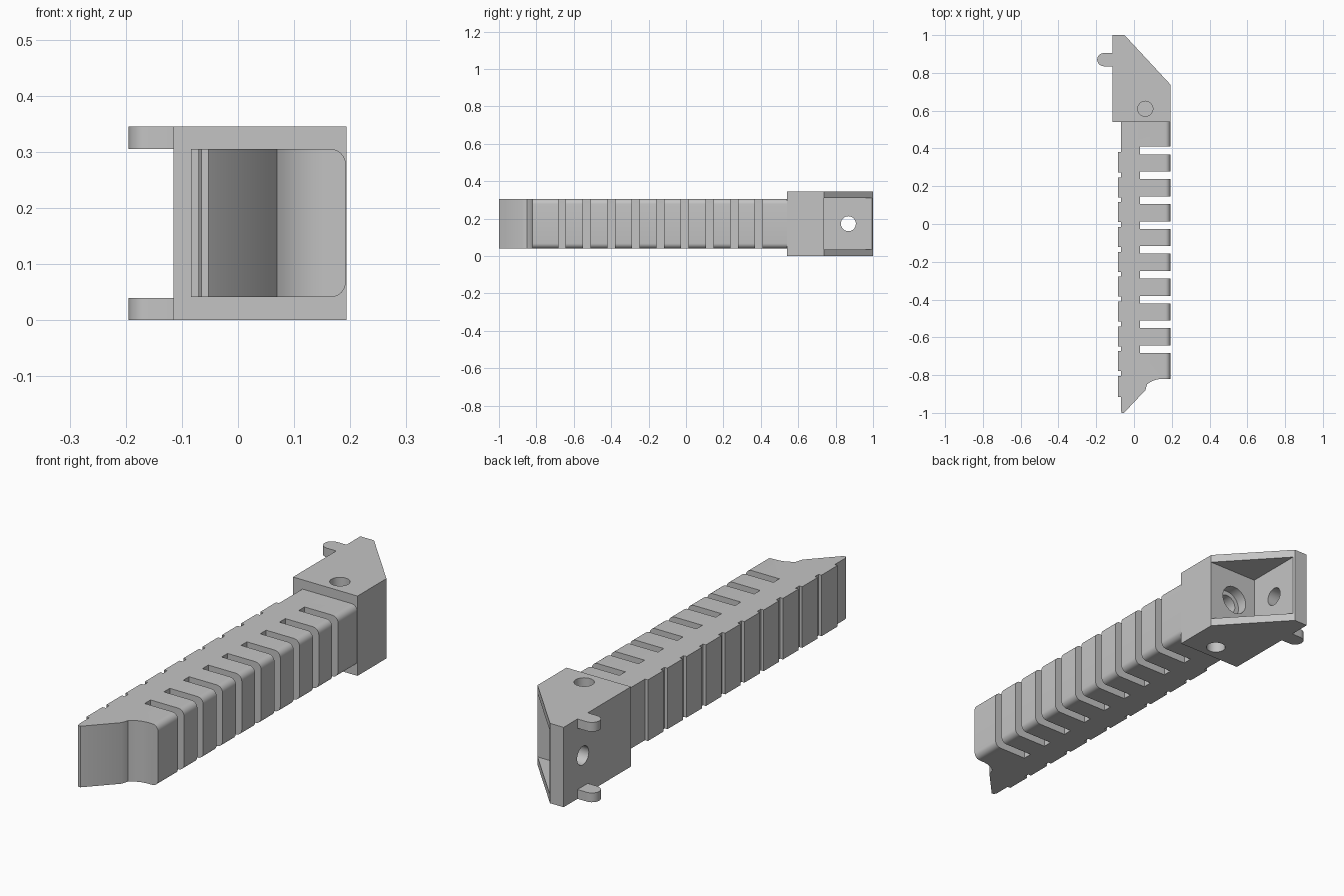
import bpy, bmesh
from math import pi, sin, cos, radians
from mathutils import Matrix, Vector

cube = bpy.data.objects.get("Cube")
if cube:
    bpy.data.objects.remove(cube, do_unlink=True)

grey = bpy.data.materials.new("plain_grey")
grey.use_nodes = True
grey.diffuse_color = (0.55, 0.55, 0.55, 1)
grey.node_tree.nodes["Principled BSDF"].inputs["Base Color"].default_value = (0.55, 0.55, 0.55, 1)


def finish(name, bm):
    bmesh.ops.recalc_face_normals(bm, faces=bm.faces)
    mesh = bpy.data.meshes.new(name)
    bm.to_mesh(mesh)
    bm.free()
    mesh.materials.append(grey)
    obj = bpy.data.objects.new(name, mesh)
    bpy.context.collection.objects.link(obj)
    return obj


def smooth(obj):
    obj.data.polygons.foreach_set("use_smooth", [True] * len(obj.data.polygons))
    obj.data.set_sharp_from_angle(angle=radians(30))


def prism(points, z0, z1):
    """Extrude a plan outline between two heights."""
    bm = bmesh.new()
    face = bm.faces.new([bm.verts.new((x, y, z0)) for x, y in points])
    up = bmesh.ops.extrude_face_region(bm, geom=[face])["geom"]
    verts = [v for v in up if isinstance(v, bmesh.types.BMVert)]
    bmesh.ops.translate(bm, verts=verts, vec=(0, 0, z1 - z0))
    return bm


def cylinder(start, end, radius):
    a, b = Vector(start), Vector(end)
    turn = Vector((0, 0, 1)).rotation_difference(b - a).to_matrix().to_4x4()
    bm = bmesh.new()
    bmesh.ops.create_cone(bm, cap_ends=True, segments=40, radius1=radius, radius2=radius,
                          depth=(b - a).length, matrix=Matrix.Translation((a + b) / 2) @ turn)
    return bm


def cut(obj, bm):
    """Subtract a shape and discard the cutter."""
    cutter = finish("cutter", bm)
    cutter.hide_render = True
    mod = obj.modifiers.new("cut", "BOOLEAN")
    mod.operation, mod.solver, mod.object = "DIFFERENCE", "EXACT", cutter
    bpy.context.view_layer.update()
    result = bpy.data.meshes.new_from_object(
        obj.evaluated_get(bpy.context.evaluated_depsgraph_get()))
    obj.modifiers.clear()
    obj.data = result
    bpy.data.objects.remove(cutter, do_unlink=True)


# Grip: pointed scooped front end, deep slots on one side, shallow notches on the other
PITCH, SIDE, SLOT_X, RIB, BASE = 0.1315, 0.192, 0.032, -0.084, -0.07
outline = [(BASE, -0.985), (-0.065, -1.0), (-0.053, -1.0)]
outline += [(0.06, -0.88)]
for i in range(1, 9):
    a = radians(45) * (1 - i / 8)
    outline.append((0.15 - 0.127 * sin(a), -0.82 - 0.127 * (1 - cos(a))))
outline.append((SIDE, -0.82))
for i in range(9):
    y = 0.389 - PITCH * (8 - i)
    outline += [(SIDE, y - 0.02), (SLOT_X, y - 0.02), (SLOT_X, y + 0.02), (SIDE, y + 0.02)]
outline += [(SIDE, 0.55), (BASE, 0.55), (BASE, 0.38), (RIB, 0.38)]
for i in range(9):
    y = 0.26 - PITCH * i
    outline += [(RIB, y + 0.013), (BASE, y + 0.013), (BASE, y - 0.013), (RIB, y - 0.013)]
outline += [(RIB, -0.915), (BASE, -0.915)]

bm = prism(outline, 0.041, 0.305)
long_edges = [e for e in bm.edges
              if all(abs(v.co.x - SIDE) < 1e-4 for v in e.verts)
              and abs(e.verts[0].co.z - e.verts[1].co.z) < 1e-4]
bmesh.ops.bevel(bm, geom=long_edges, offset=0.027, segments=6, profile=0.5, affect="EDGES")
grip = finish("slotted_grip", bm)
smooth(grip)

# Head block with a chamfered, hollowed rear corner
head = finish("head_block", prism(
    [(-0.115, 0.54), (0.193, 0.54), (0.193, 0.738), (-0.05, 1.0), (-0.115, 1.0)], 0, 0.345))
cut(head, prism([(-0.045, 0.738), (0.4, 0.738), (0.4, 1.1), (-0.045, 1.1)], 0.035, 0.31))

# Cross hole, stepped lengthwise hole, and blind holes above and below
cut(head, cylinder((-0.2, 0.868, 0.173), (0.05, 0.868, 0.173), 0.04))
cut(head, cylinder((0.065, 0.69, 0.173), (0.065, 0.8, 0.173), 0.063))
cut(head, cylinder((0.065, 0.58, 0.173), (0.065, 0.72, 0.173), 0.043))
cut(head, cylinder((0.06, 0.61, 0.25), (0.06, 0.61, 0.4), 0.04))
cut(head, cylinder((0.06, 0.61, -0.05), (0.06, 0.61, 0.095), 0.04))
smooth(head)

# Round-ended hinge tabs
tab = [(-0.112, 0.835)] + [(-0.16 - 0.035 * sin(pi * i / 12), 0.87 - 0.035 * cos(pi * i / 12))
                           for i in range(13)] + [(-0.112, 0.905)]
for name, z in (("lower_tab", 0), ("upper_tab", 0.305)):
    smooth(finish(name, prism(tab, z, z + 0.04)))
